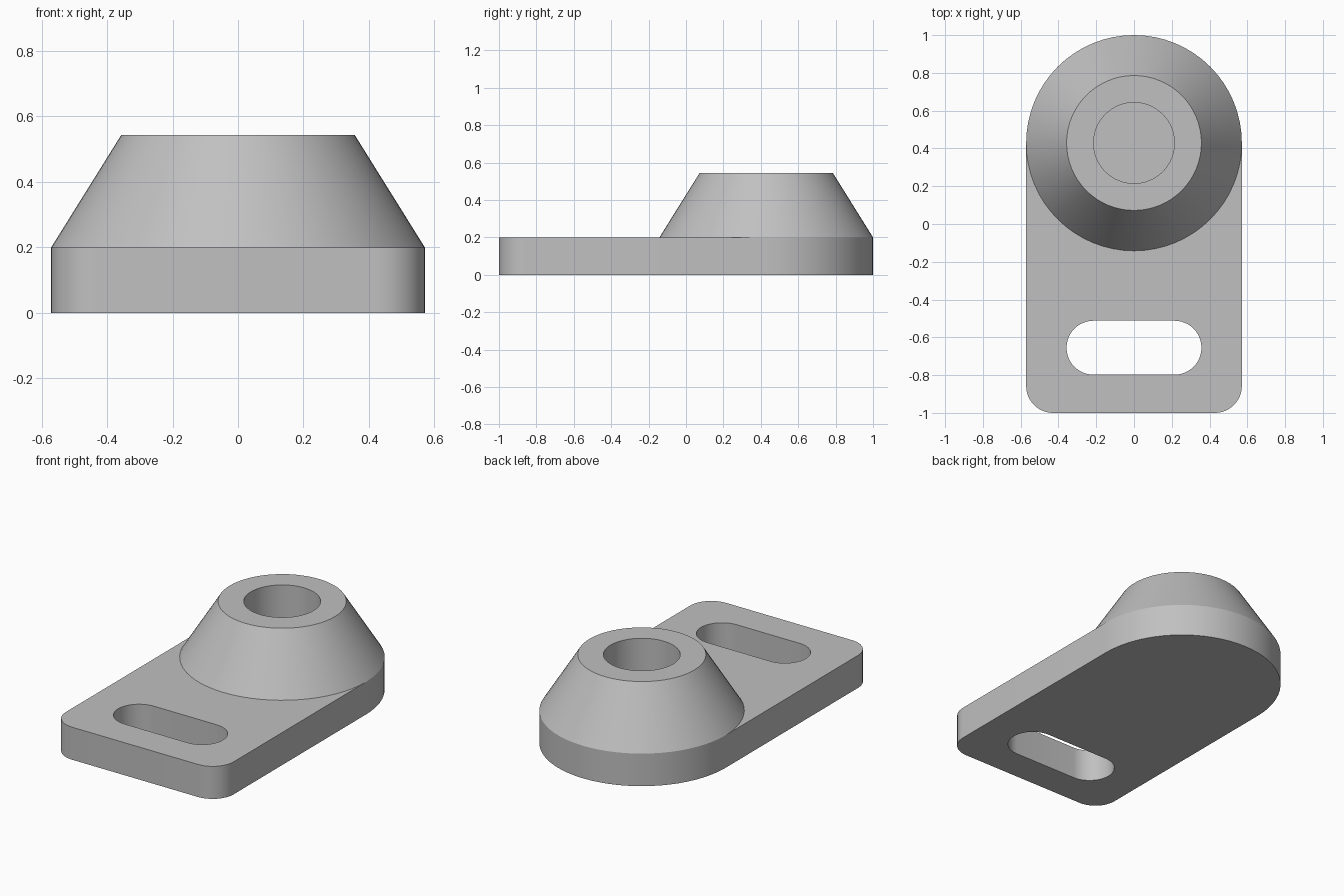
import bpy
import bmesh
from math import cos, sin, pi

cube = bpy.data.objects.get("Cube")
if cube:
    bpy.data.objects.remove(cube)

HALF_WIDTH = 0.571
PLATE_TOP = 0.2
BOSS_TOP = 0.543
BOSS_Y = 1 - HALF_WIDTH
CORNER = 0.143
SEGMENTS = 64

grey = bpy.data.materials.new("plain grey")
grey.use_nodes = True
colour = (0.53, 0.53, 0.53, 1)
grey.diffuse_color = colour
grey.node_tree.nodes["Principled BSDF"].inputs["Base Color"].default_value = colour


def arc(cx, cy, radius, start, end, steps):
    """Points along an arc, angles in half turns."""
    angles = [pi * (start + (end - start) * i / steps) for i in range(steps + 1)]
    return [(cx + radius * cos(a), cy + radius * sin(a)) for a in angles]


def finish(name, bm):
    bmesh.ops.recalc_face_normals(bm, faces=bm.faces)
    mesh = bpy.data.meshes.new(name)
    bm.to_mesh(mesh)
    bm.free()
    mesh.materials.append(grey)
    obj = bpy.data.objects.new(name, mesh)
    bpy.context.collection.objects.link(obj)
    return obj


def prism(name, outline, low, high):
    bm = bmesh.new()
    face = bm.faces.new([bm.verts.new((x, y, low)) for x, y in outline])
    made = bmesh.ops.extrude_face_region(bm, geom=[face])["geom"]
    verts = [v for v in made if isinstance(v, bmesh.types.BMVert)]
    bmesh.ops.translate(bm, verts=verts, vec=(0, 0, high - low))
    return finish(name, bm)


def smooth(obj):
    bpy.ops.object.select_all(action="DESELECT")
    obj.select_set(True)
    bpy.context.view_layer.objects.active = obj
    bpy.ops.object.shade_smooth_by_angle(angle=pi / 7)


# Base plate: round at the back, small rounded corners at the front
inset = HALF_WIDTH - CORNER
outline = (arc(0, BOSS_Y, HALF_WIDTH, 0, 1, SEGMENTS // 2)
           + arc(-inset, CORNER - 1, CORNER, 1, 1.5, 12)
           + arc(inset, CORNER - 1, CORNER, 1.5, 2, 12))
plate = prism("base_plate", outline, 0, PLATE_TOP)

# Slot through the front of the plate
slot_x, slot_y = 0.214, -0.655
slot = (arc(slot_x, slot_y, CORNER, -0.5, 0.5, 24)
        + arc(-slot_x, slot_y, CORNER, 0.5, 1.5, 24))
cutter = prism("slot_cutter", slot, -0.1, PLATE_TOP + 0.1)
cut = plate.modifiers.new("slot", "BOOLEAN")
cut.operation = "DIFFERENCE"
cut.solver = "EXACT"
cut.object = cutter
bpy.context.view_layer.objects.active = plate
bpy.ops.object.modifier_apply(modifier=cut.name)
bpy.data.objects.remove(cutter)
smooth(plate)

# Conical boss with a blind bore that ends on the plate
profile = [(0.214, PLATE_TOP), (0.214, BOSS_TOP),
           (0.357, BOSS_TOP), (HALF_WIDTH, PLATE_TOP)]
bm = bmesh.new()
rings = [[bm.verts.new((x, y, z)) for x, y in
          arc(0, BOSS_Y, r, 0, 2, SEGMENTS)[:-1]] for r, z in profile]
for a, b in zip(rings, rings[1:] + rings[:1]):
    for i in range(SEGMENTS):
        j = (i + 1) % SEGMENTS
        bm.faces.new((a[i], a[j], b[j], b[i]))
smooth(finish("conical_boss", bm))
